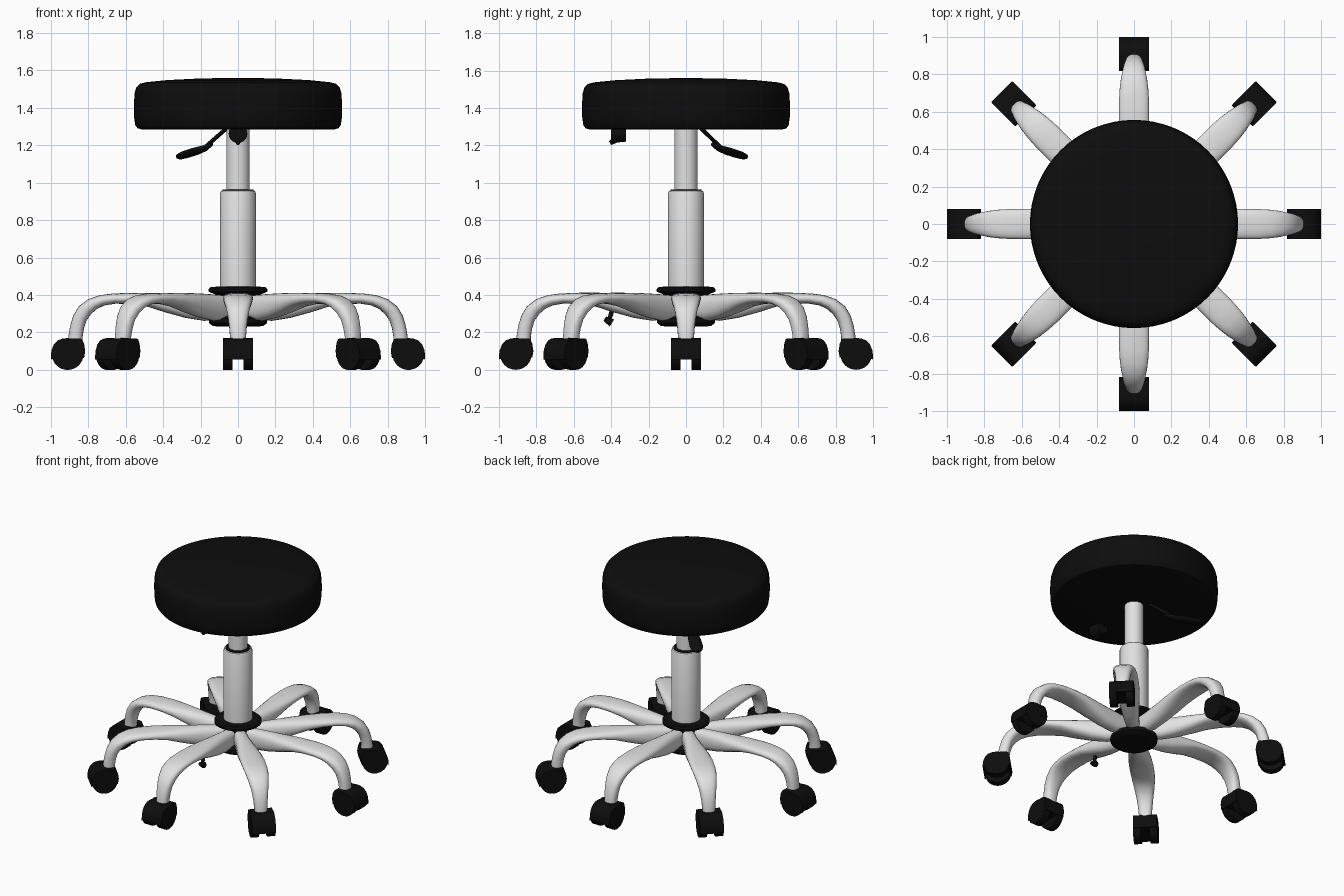
import bpy, bmesh, math
from mathutils import Matrix, Vector

if "Cube" in bpy.data.objects:
    bpy.data.objects.remove(bpy.data.objects["Cube"])


def material(name, rgb):
    m = bpy.data.materials.new(name)
    m.diffuse_color = (*rgb, 1)
    m.use_nodes = True
    m.node_tree.nodes["Principled BSDF"].inputs["Base Color"].default_value = m.diffuse_color
    return m


BLACK = material("black", (0.004, 0.004, 0.004))
SILVER = material("silver white", (0.75, 0.76, 0.75))


def finish(name, bm, mat, angle=35):
    bmesh.ops.recalc_face_normals(bm, faces=bm.faces[:])
    me = bpy.data.meshes.new(name)
    bm.to_mesh(me)
    bm.free()
    me.materials.append(mat)
    me.shade_smooth()
    me.set_sharp_from_angle(angle=math.radians(angle))
    ob = bpy.data.objects.new(name, me)
    bpy.context.collection.objects.link(ob)
    return ob


def skin(bm, rings, wrap=True):
    """Bridge rings of equal point count and cap both ends."""
    vs = [[bm.verts.new(p) for p in r] for r in rings]
    n = len(vs[0])
    for a, b in zip(vs, vs[1:]):
        for i in range(n):
            j = (i + 1) % n
            bm.faces.new((a[i], a[j], b[j], b[i]))
    bm.faces.new(vs[0])
    bm.faces.new(vs[-1])


def lathe(name, profile, mat, n=48):
    bm = bmesh.new()
    skin(bm, [[(r * math.cos(2 * math.pi * i / n), r * math.sin(2 * math.pi * i / n), z)
               for i in range(n)] for r, z in profile])
    return finish(name, bm, mat)


def cylinder(bm, centre, axis, radius, length, r2=None, n=24):
    rot = Vector((0, 0, 1)).rotation_difference(Vector(axis)).to_matrix().to_4x4()
    bmesh.ops.create_cone(bm, cap_ends=True, segments=n, radius1=radius,
                          radius2=radius if r2 is None else r2, depth=length,
                          matrix=Matrix.Translation(centre) @ rot)


# Padded seat with a slight dome
lathe("seat", [(0.01, 1.285), (0.515, 1.285), (0.537, 1.291), (0.549, 1.308),
               (0.555, 1.35), (0.556, 1.42), (0.552, 1.48), (0.543, 1.51),
               (0.525, 1.528), (0.49, 1.537), (0.38, 1.548), (0.2, 1.557),
               (0.01, 1.56)], BLACK, 64)

# Gas lift column
lathe("upper_column", [(0.062, 0.9), (0.062, 1.29)], SILVER)
lathe("column_sleeve", [(0.095, 0.42), (0.095, 0.945), (0.091, 0.955), (0.085, 0.958)], SILVER)
lathe("sleeve_ring", [(0.084, 0.94), (0.084, 0.962), (0.076, 0.965)], BLACK)

# Hub with top and bottom plates
lathe("hub", [(0.11, 0.232), (0.135, 0.235), (0.155, 0.25), (0.155, 0.275), (0.12, 0.29),
              (0.1, 0.30), (0.1, 0.395), (0.125, 0.405), (0.157, 0.418), (0.157, 0.432),
              (0.145, 0.443), (0.09, 0.446)], BLACK)

# Leg sections: top (r, z), bottom (r, z), half width
SECTIONS = [((0.08, 0.395), (0.08, 0.275), 0.045), ((0.18, 0.403), (0.18, 0.262), 0.05),
            ((0.28, 0.408), (0.28, 0.278), 0.060), ((0.38, 0.411), (0.39, 0.308), 0.071),
            ((0.47, 0.412), (0.48, 0.337), 0.078), ((0.57, 0.412), (0.57, 0.352), 0.081),
            ((0.67, 0.408), (0.655, 0.354), 0.080), ((0.74, 0.399), (0.71, 0.345), 0.076),
            ((0.80, 0.378), (0.75, 0.328), 0.070), ((0.85, 0.340), (0.785, 0.298), 0.061),
            ((0.88, 0.291), (0.81, 0.262), 0.053), ((0.897, 0.235), (0.823, 0.220), 0.047),
            ((0.906, 0.18), (0.83, 0.175), 0.043), ((0.906, 0.14), (0.83, 0.14), 0.042)]


def build_leg(k, rot):
    bm = bmesh.new()
    rings = []
    for top, bottom, hw in SECTIONS:
        t = Vector((top[0], 0, top[1]))
        b = Vector((bottom[0], 0, bottom[1]))
        ring = []
        for i in range(20):
            a = 2 * math.pi * i / 20
            c, s = math.cos(a), math.sin(a)
            u = math.copysign(abs(c) ** 0.8, c)
            v = math.copysign(abs(s) ** 0.8, s)
            ring.append((t + b) / 2 + (t - b) / 2 * v + Vector((0, hw * u, 0)))
        rings.append(ring)
    skin(bm, rings)
    bm.transform(rot)
    finish(f"leg_{k}", bm, SILVER, 60)


# Caster hood side outline (r, z)
HOOD = [(0.822, 0.065), (0.816, 0.10), (0.822, 0.14), (0.832, 0.163), (0.845, 0.168),
        (0.935, 0.168), (0.962, 0.158), (0.984, 0.135), (0.996, 0.105), (1.0, 0.075),
        (1.0, 0.055), (0.988, 0.06)]


def build_caster(k, rot):
    bm = bmesh.new()
    skin(bm, [[(r, y, z) for r, z in HOOD] for y in (-0.079, 0.079)])
    bm.transform(rot)
    finish(f"caster_hood_{k}", bm, BLACK)
    bm = bmesh.new()
    for side in (-1, 1):
        cylinder(bm, (0.91, side * 0.055, 0.085), (0, 1, 0), 0.085, 0.05, n=32)
    bm.transform(rot)
    finish(f"caster_wheels_{k}", bm, BLACK)


for k in range(8):
    turn = Matrix.Rotation(k * math.pi / 4, 4, 'Z')
    build_leg(k + 1, turn)
    build_caster(k + 1, turn)

# Height lever: thin rod and flat paddle, pointing back left
bm = bmesh.new()
a, b = Vector((-0.05, 0.07, 1.30)), Vector((-0.17, 0.18, 1.195))
cylinder(bm, (a + b) / 2, b - a, 0.011, (b - a).length, n=12)
finish("lever_rod", bm, BLACK)

bm = bmesh.new()
rings = []
for d, z, w, h in [(0.20, 1.205, 0.012, 0.010), (0.25, 1.185, 0.028, 0.017),
                   (0.32, 1.168, 0.042, 0.021), (0.40, 1.150, 0.045, 0.020),
                   (0.435, 1.141, 0.035, 0.017), (0.452, 1.137, 0.015, 0.010)]:
    rings.append([(d, w * math.cos(i * math.pi / 6), z + h * math.sin(i * math.pi / 6))
                  for i in range(12)])
skin(bm, rings)
bm.transform(Matrix.Rotation(math.radians(135), 4, 'Z'))
finish("lever_paddle", bm, BLACK, 50)

# Round knob under the front of the seat
bm = bmesh.new()
cylinder(bm, (0, -0.36, 1.262), (0, -1, 0), 0.042, 0.08, 0.05)
cylinder(bm, (0, -0.385, 1.225), (0, -0.8, -0.5), 0.02, 0.05, 0.012, 12)
finish("seat_knob", bm, BLACK)

# Small clip under the front leg
bm = bmesh.new()
cylinder(bm, (0, -0.405, 0.285), (0, 0.3, 1), 0.012, 0.08, n=12)
cylinder(bm, (0, -0.415, 0.262), (0, -0.8, 0.5), 0.022, 0.045, 0.014, 12)
finish("leg_clip", bm, BLACK)
